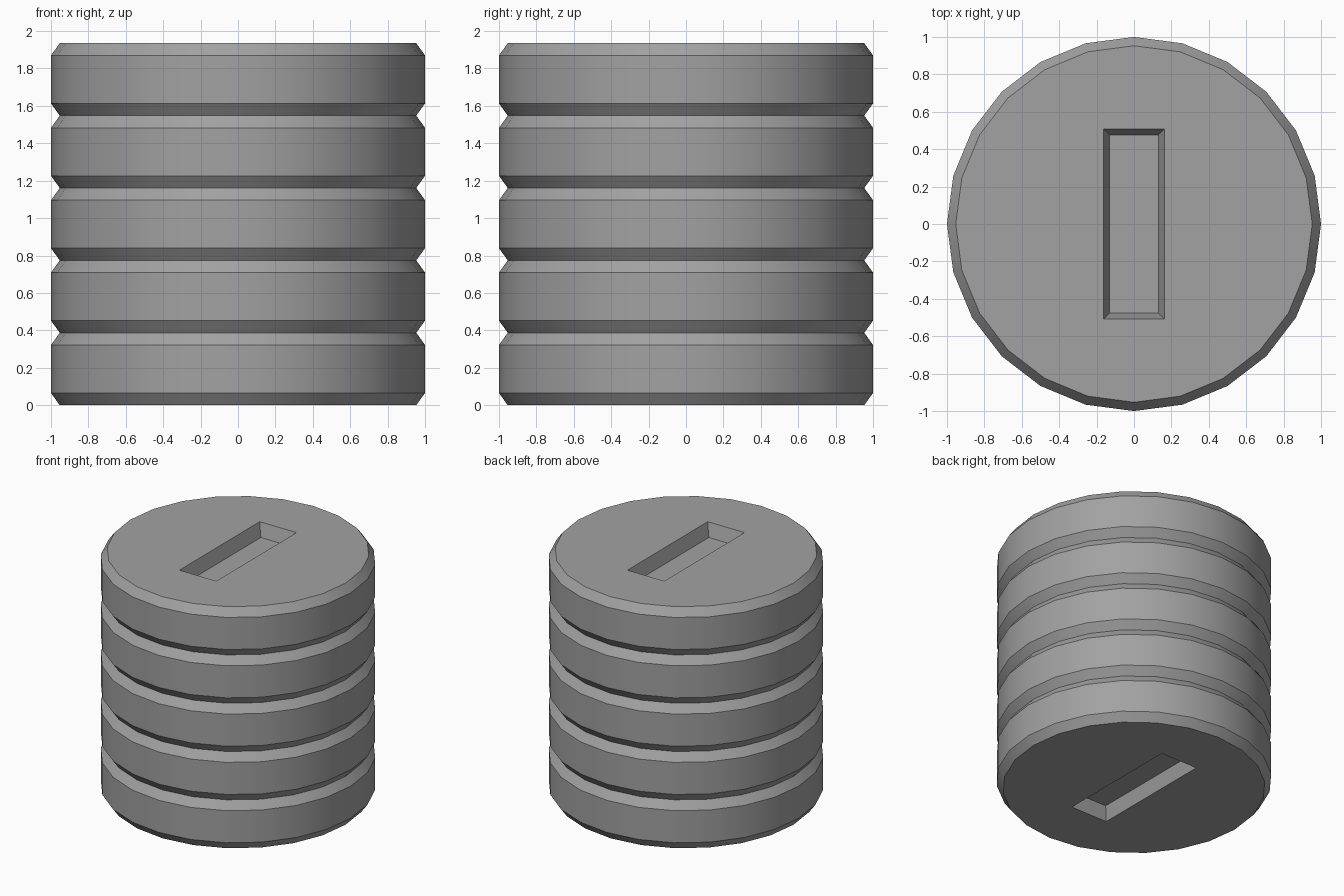
import bpy, bmesh, math

if "Cube" in bpy.data.objects:
    bpy.data.objects.remove(bpy.data.objects["Cube"])

COINS = 5
SIDES = 24
R_OUT, R_RIM = 1.0, 0.953      # full radius, radius at the chamfered rims
H, CHAMFER = 0.387, 0.065      # coin thickness, chamfer height
SLOT_X, SLOT_Y = 0.163, 0.508  # half sizes of the slot mouth
TAPER, DEPTH = 0.033, 0.105    # slot wall slope and depth

metal = bpy.data.materials.new("grey metal")
metal.diffuse_color = (0.36, 0.36, 0.36, 1)
metal.use_nodes = True
metal.node_tree.nodes["Principled BSDF"].inputs["Base Color"].default_value = metal.diffuse_color


def ring(bm, r, z):
    """Closed circle of vertices."""
    step = 2 * math.pi / SIDES
    return [bm.verts.new((r * math.cos(i * step), r * math.sin(i * step), z))
            for i in range(SIDES)]


def rect(bm, hx, hy, z):
    """Closed rectangle of vertices."""
    return [bm.verts.new((sx * hx, sy * hy, z))
            for sx, sy in ((1, 1), (-1, 1), (-1, -1), (1, -1))]


def skin(bm, a, b):
    """Quads between two matching loops."""
    n = len(a)
    for i in range(n):
        j = (i + 1) % n
        bm.faces.new((a[i], a[j], b[j], b[i]))


def loop_edges(bm, loop):
    return [bm.edges.get((loop[i - 1], loop[i])) for i in range(len(loop))]


def coin_mesh():
    bm = bmesh.new()
    # chamfered outer wall
    rings = [ring(bm, r, z) for r, z in ((R_RIM, 0), (R_OUT, CHAMFER),
                                         (R_OUT, H - CHAMFER), (R_RIM, H))]
    for a, b in zip(rings, rings[1:]):
        skin(bm, a, b)
    # slotted faces, top and bottom
    for rim, z, inward in ((rings[-1], H, -1), (rings[0], 0, 1)):
        mouth = rect(bm, SLOT_X, SLOT_Y, z)
        floor = rect(bm, SLOT_X - TAPER, SLOT_Y - TAPER, z + inward * DEPTH)
        skin(bm, mouth, floor)
        bm.faces.new(floor)
        bmesh.ops.triangle_fill(
            bm, use_beauty=True, normal=(0, 0, -inward),
            edges=loop_edges(bm, rim) + loop_edges(bm, mouth))
    bmesh.ops.recalc_face_normals(bm, faces=bm.faces[:])
    mesh = bpy.data.meshes.new("coin")
    bm.to_mesh(mesh)
    bm.free()
    mesh.materials.append(metal)
    return mesh


# stack of identical coins
mesh = coin_mesh()
for i in range(COINS):
    coin = bpy.data.objects.new(f"coin_{i + 1}", mesh)
    coin.location.z = i * H
    bpy.context.collection.objects.link(coin)

# smooth round wall with crisp chamfers
bpy.context.view_layer.objects.active = coin
coin.select_set(True)
bpy.ops.object.shade_smooth_by_angle(angle=math.radians(30))
